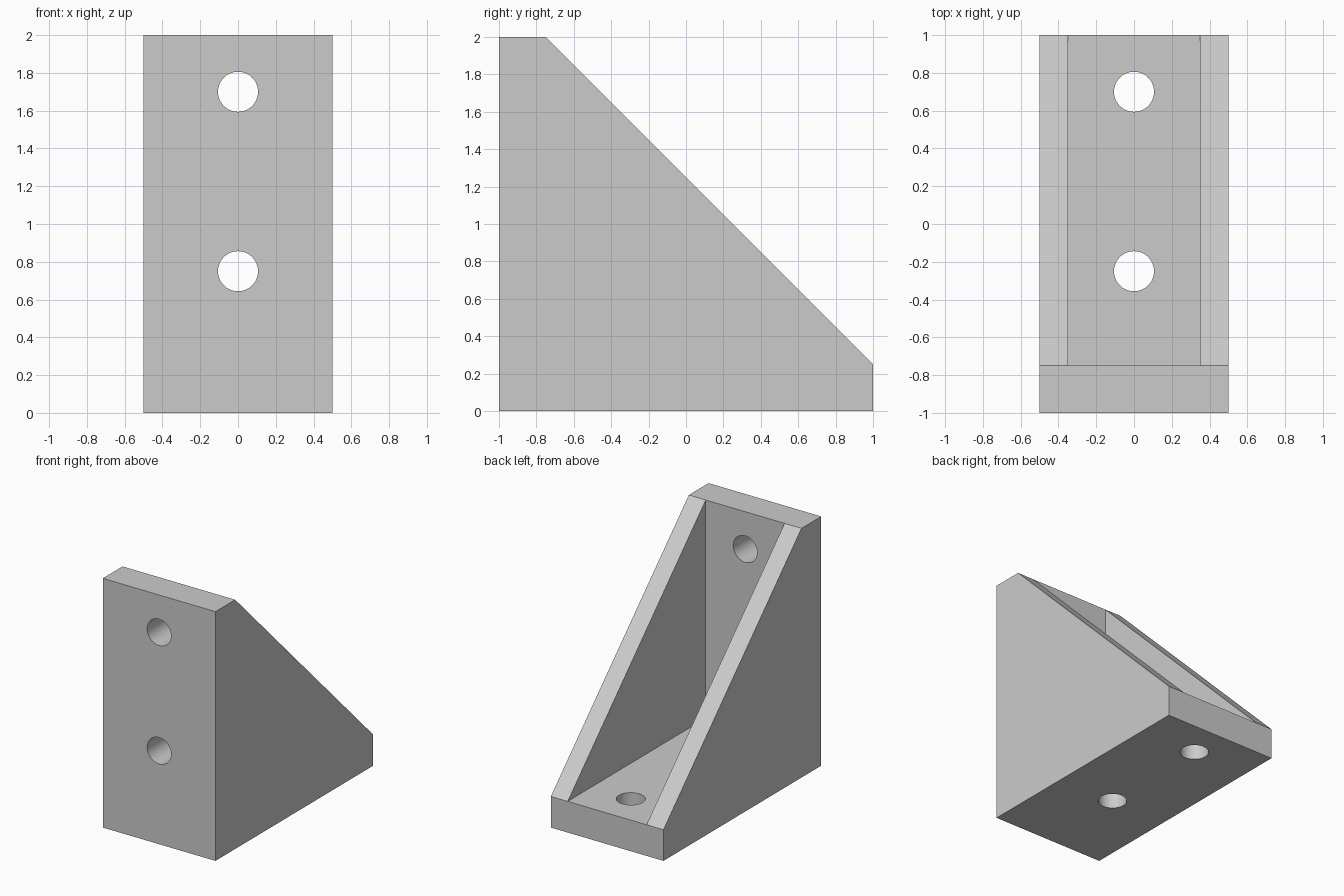
import bpy
import bmesh
import math

if "Cube" in bpy.data.objects:
    bpy.data.objects.remove(bpy.data.objects["Cube"])

WIDTH, RIB, PLATE = 1.0, 0.15, 0.25
HOLE_RADIUS = 0.106
HOLE_OFFSETS = (0.75, 1.7)      # distance from the outer corner along each plate

grey = bpy.data.materials.new("plain grey")
grey.use_nodes = True
colour = (0.6, 0.6, 0.6, 1)
grey.diffuse_color = colour
grey.node_tree.nodes["Principled BSDF"].inputs["Base Color"].default_value = colour


def prism(name, profile, width):
    """Extrude a (y, z) profile along x, centred on x = 0."""
    bm = bmesh.new()
    face = bm.faces.new([bm.verts.new((-width / 2, y, z)) for y, z in profile])
    side = bmesh.ops.extrude_face_region(bm, geom=[face])["geom"]
    moved = [v for v in side if isinstance(v, bmesh.types.BMVert)]
    bmesh.ops.translate(bm, verts=moved, vec=(width, 0, 0))
    bmesh.ops.recalc_face_normals(bm, faces=bm.faces)
    mesh = bpy.data.meshes.new(name)
    bm.to_mesh(mesh)
    bm.free()
    mesh.materials.append(grey)
    obj = bpy.data.objects.new(name, mesh)
    bpy.context.collection.objects.link(obj)
    return obj


def cut(target, cutter):
    """Subtract the cutter from the target, then remove it."""
    cutter.hide_render = True
    mod = target.modifiers.new("cut", "BOOLEAN")
    mod.operation, mod.solver, mod.object = "DIFFERENCE", "EXACT", cutter
    bpy.context.view_layer.objects.active = target
    bpy.ops.object.modifier_apply(modifier=mod.name)
    bpy.data.objects.remove(cutter)


def hole_cutter(location, tilt):
    bpy.ops.mesh.primitive_cylinder_add(vertices=64, radius=HOLE_RADIUS, depth=PLATE * 2,
                                        location=location, rotation=(tilt, 0, 0))
    obj = bpy.context.object
    obj.data.materials.append(grey)
    return obj


# Solid bracket with a sloping back
inner = PLATE - 1
bracket = prism("corner_bracket",
                [(-1, 0), (1, 0), (1, PLATE), (inner, 2), (-1, 2)], WIDTH)

# Hollow between the two side ribs
cut(bracket, prism("hollow_cutter",
                   [(inner, PLATE), (1.5, PLATE), (1.5, 2.5), (inner, 2.5)],
                   WIDTH - 2 * RIB))

# Bolt holes through the upright plate and the base plate
for offset in HOLE_OFFSETS:
    cut(bracket, hole_cutter((0, -1 + PLATE / 2, offset), math.pi / 2))
    cut(bracket, hole_cutter((0, offset - 1, PLATE / 2), 0))

# Round hole walls with crisp edges
bpy.ops.object.select_all(action="DESELECT")
bracket.select_set(True)
bpy.context.view_layer.objects.active = bracket
bpy.ops.object.shade_smooth_by_angle(angle=math.radians(30))
